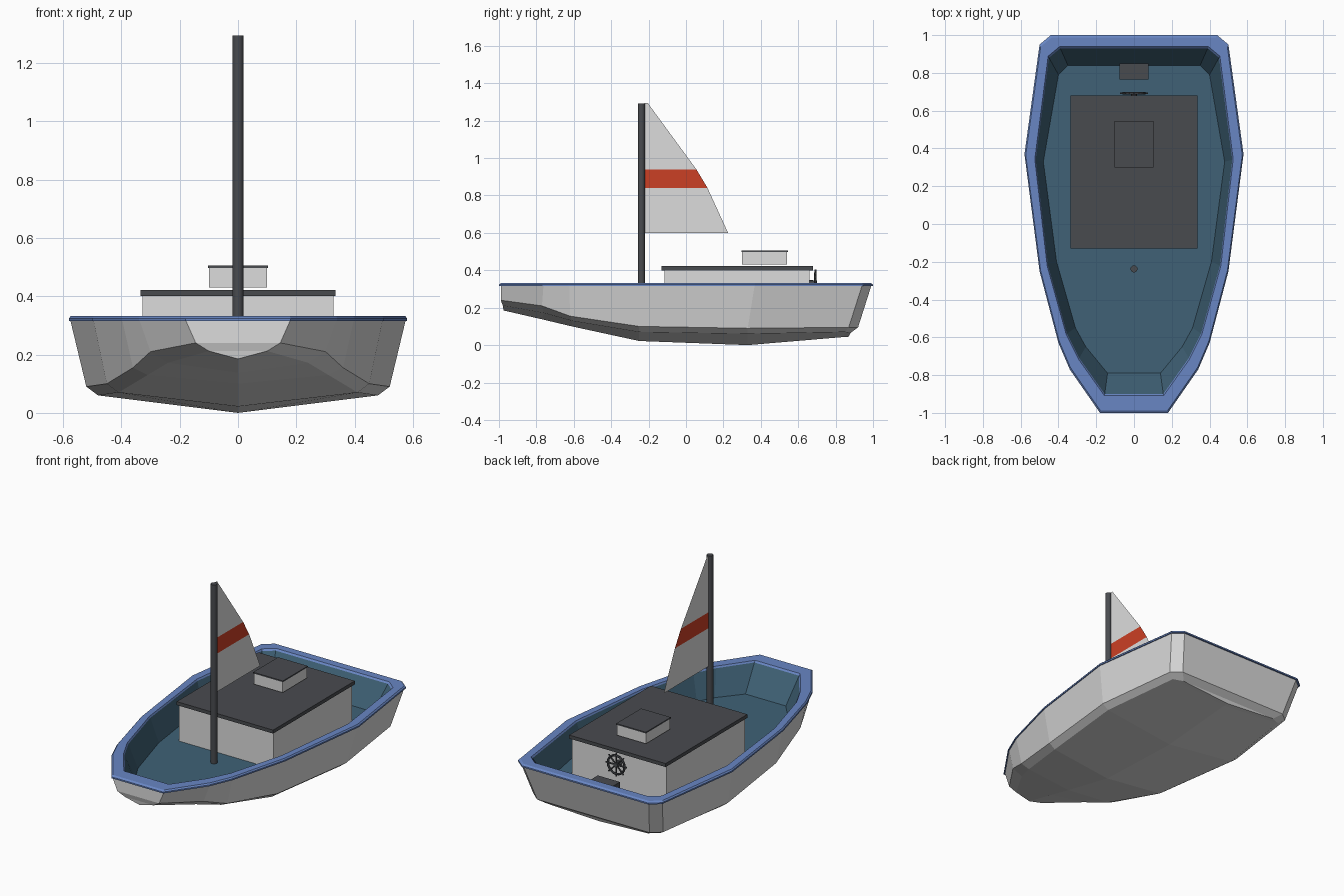
import bpy, bmesh, math
from mathutils import Matrix, Vector

if "Cube" in bpy.data.objects:
    bpy.data.objects.remove(bpy.data.objects["Cube"])


def material(name, rgb):
    m = bpy.data.materials.new(name)
    m.diffuse_color = (*rgb, 1)
    m.use_nodes = True
    m.node_tree.nodes["Principled BSDF"].inputs["Base Color"].default_value = m.diffuse_color
    return m


WHITE = material("white paint", (0.72, 0.72, 0.72))
BLUE = material("rim blue", (0.14, 0.24, 0.55))
TEAL = material("deck teal", (0.05, 0.12, 0.18))
DARK = material("dark grey", (0.066, 0.07, 0.078))
RED = material("stripe red", (0.60, 0.05, 0.018))


def finish(name, bm, mats):
    bmesh.ops.recalc_face_normals(bm, faces=bm.faces)
    me = bpy.data.meshes.new(name)
    bm.to_mesh(me)
    bm.free()
    for m in mats:
        me.materials.append(m)
    ob = bpy.data.objects.new(name, me)
    bpy.context.collection.objects.link(ob)
    return ob


def box(name, x, y0, y1, z0, z1, mat):
    bm = bmesh.new()
    bmesh.ops.create_cube(bm, size=1)
    for v in bm.verts:
        v.co = (v.co.x * 2 * x, (y0 + y1) / 2 + v.co.y * (y1 - y0),
                (z0 + z1) / 2 + v.co.z * (z1 - z0))
    return finish(name, bm, [mat])


def rod(bm, a, b, r1, r2, n):
    a, b = Vector(a), Vector(b)
    d = b - a
    rot = Vector((0, 0, 1)).rotation_difference(d).to_matrix().to_4x4()
    bmesh.ops.create_cone(bm, cap_ends=True, segments=n, radius1=r1, radius2=r2,
                          depth=d.length, matrix=Matrix.Translation((a + b) / 2) @ rot)


# Hull: half outlines from bow to stern as (y, half width) or (y, half width, z)
OUTER = [(-1, .18), (-.77, .34), (-.63, .40), (-.25, .50), (.37, .58), (.95, .50), (1, .44)]
INNER = [(-.9, .155), (-.71, .29), (-.58, .355), (-.22, .455), (.34, .52), (.88, .45), (.93, .39)]
FLOOR = [(-.79, .14), (-.65, .255), (-.55, .31), (-.2, .41), (.33, .48), (.79, .40), (.84, .35)]
CHINE = [(-.99, .145, .24), (-.77, .30, .21), (-.62, .36, .155), (-.25, .45, .10),
         (.33, .52, .09), (.87, .45, .095), (.92, .39, .095)]
LOWER = [(-.98, .10, .212), (-.76, .24, .172), (-.61, .31, .13), (-.25, .41, .07),
         (.33, .48, .06), (.85, .41, .07), (.88, .35, .065)]
KEEL = [(-.975, .185), (-.77, .138), (-.61, .10), (-.25, .022), (.33, 0), (.84, .043), (.87, .045)]


def ring(half, z=None, s=1.0):
    pts = [(p[1] * s, p[0] * s, p[2] if z is None else z) for p in half]
    return pts + [(-x, y, h) for x, y, h in reversed(pts)]


def build_hull():
    bm = bmesh.new()
    # closed shell: outside, over the rim, down to the deck
    rings = [ring(LOWER), ring(CHINE), ring(OUTER, .315, .99), ring(OUTER, .315),
             ring(OUTER, .324), ring(OUTER, .332, .988), ring(INNER, .332, 1.01),
             ring(INNER, .322), ring(FLOOR, .17)]
    mat_of = [0, 0, 1, 1, 1, 1, 1, 2]
    loops = [[bm.verts.new(p) for p in r] for r in rings]
    n = len(loops[0])
    for a, b, m in zip(loops, loops[1:], mat_of):
        for i in range(n):
            j = (i + 1) % n
            bm.faces.new((a[i], a[j], b[j], b[i])).material_index = m
    bm.faces.new(loops[-1]).material_index = 2
    # V bottom
    low = loops[0]
    keel = [bm.verts.new((0, y, z)) for y, z in KEEL]
    h = len(keel)
    for i in range(h - 1):
        bm.faces.new((low[i], low[i + 1], keel[i + 1], keel[i]))
        bm.faces.new((low[n - 1 - i], low[n - 2 - i], keel[i + 1], keel[i]))
    bm.faces.new((low[0], low[n - 1], keel[0]))
    bm.faces.new((low[h - 1], low[h], keel[-1]))
    return finish("hull", bm, [WHITE, BLUE, TEAL])


build_hull()

# Cabin, roof and hatch
box("cabin", .328, -.115, .66, .165, .402, WHITE)
box("cabin_roof", .335, -.13, .68, .40, .422, DARK)
box("hatch", .10, .30, .54, .43, .497, WHITE)
box("hatch_lid", .103, .298, .545, .497, .505, DARK)

# Helm seat
box("helm_seat", .077, .765, .85, .165, .27, DARK)

# Mast
bm = bmesh.new()
rod(bm, (0, -.238, .16), (0, -.238, 1.293), .019, .019, 12)
mast = finish("mast", bm, [DARK])
for p in mast.data.polygons:
    p.use_smooth = len(p.vertices) == 4 

# Sail: horizontal strips from luff to leech, one of them red
LEECH = [(.225, .60), (.115, .84), (.055, .94), (.0, 1.015), (-.205, 1.295)]
bm = bmesh.new()
rows = [(bm.verts.new((-.003, -.222, z)), bm.verts.new((-.003, y, z))) for y, z in LEECH]
for i, (a, b) in enumerate(zip(rows, rows[1:])):
    bm.faces.new((a[0], a[1], b[1], b[0])).material_index = 1 if i == 1 else 0
finish("sail", bm, [WHITE, RED])

# Steering wheel: segmented rim, spokes, hub on a short shaft
bm = bmesh.new()
C, R, N = Vector((0, .692, .33)), .058, 16
for i in range(N):
    a, b = (2 * math.pi * k / N for k in (i, i + 1))
    rod(bm, C + R * Vector((math.cos(a), 0, math.sin(a))),
        C + R * Vector((math.cos(b), 0, math.sin(b))), .007, .007, 6)
for i in range(8):
    a = 2 * math.pi * i / 8
    rod(bm, C, C + .073 * Vector((math.cos(a), 0, math.sin(a))), .005, .005, 6)
rod(bm, (0, .655, .33), (0, .70, .33), .02, .014, 8)
finish("steering_wheel", bm, [DARK])
